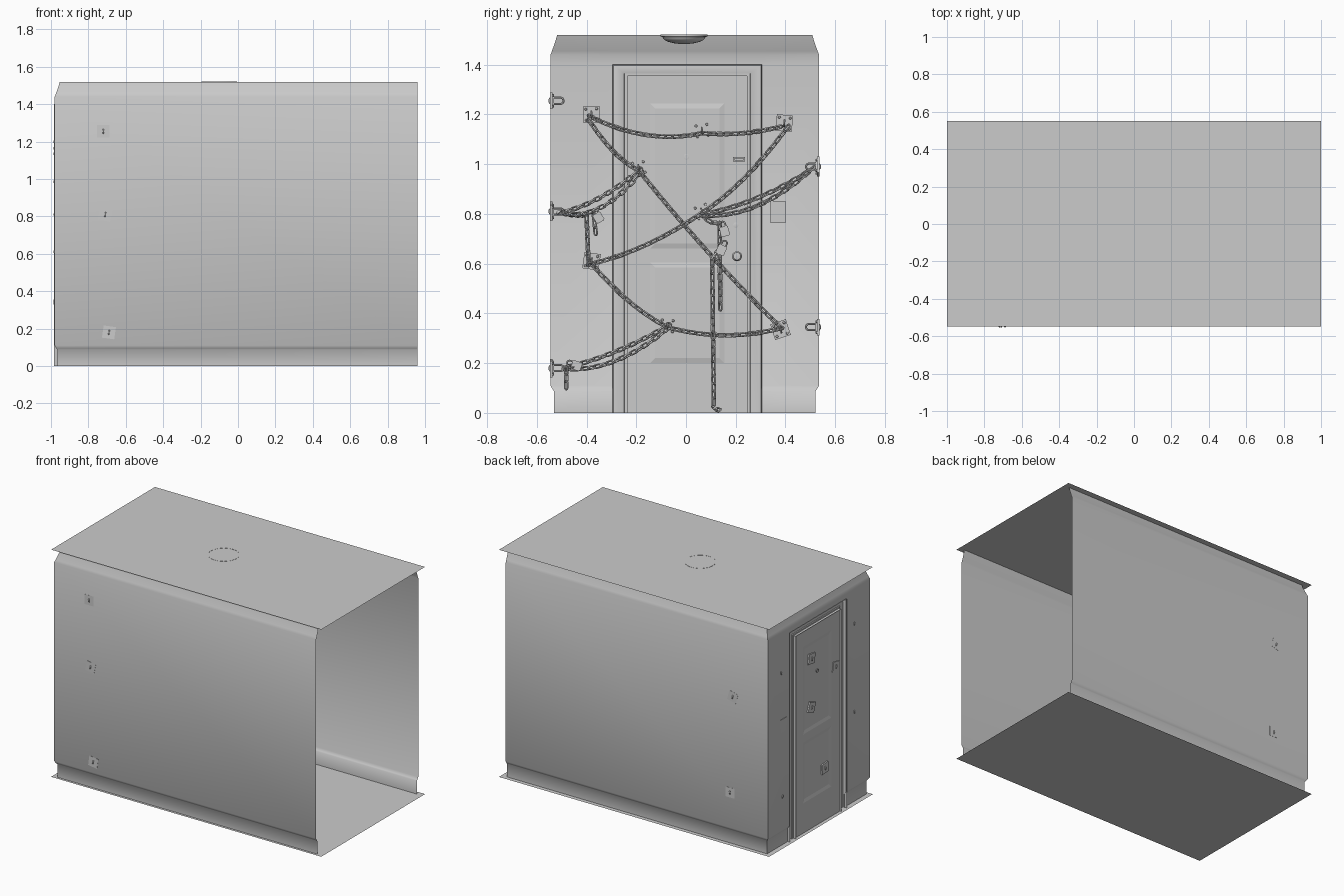
import bpy, bmesh, math
from mathutils import Vector, Matrix

if "Cube" in bpy.data.objects:
    bpy.data.objects.remove(bpy.data.objects["Cube"])

def finish(name, bm, smooth=None):
    me = bpy.data.meshes.new(name)
    bm.to_mesh(me)
    bm.free()
    ob = bpy.data.objects.new(name, me)
    bpy.context.collection.objects.link(ob)
    if smooth:
        bpy.context.view_layer.objects.active = ob
        ob.select_set(True)
        bpy.ops.object.shade_smooth_by_angle(angle=math.radians(smooth))
        ob.select_set(False)
    return ob

def loft(bm, rows, skip=lambda i, j: False):
    vs = [[bm.verts.new(p) for p in r] for r in rows]
    for i in range(len(vs) - 1):
        for j in range(len(vs[0]) - 1):
            if not skip(i, j):
                bm.faces.new((vs[i][j], vs[i][j + 1], vs[i + 1][j + 1], vs[i + 1][j]))

def box(bm, m, size):
    bmesh.ops.create_cube(bm, size=1, matrix=m @ Matrix.Diagonal((*size, 1)))

def frame(pos, normal, spin=0):
    """Local z = normal, local y = up, turned by spin degrees."""
    z = Vector(normal).normalized()
    up = Vector((0, 0, 1)) if abs(z.z) < .9 else Vector((0, 1, 0))
    x = up.cross(z).normalized()
    m = Matrix((x, z.cross(x), z)).transposed().to_4x4()
    return Matrix.Translation(pos) @ m @ Matrix.Rotation(math.radians(spin), 4, 'Z')

def lathe(bm, m, profile, n=24):
    rows = [[m @ Vector((r * math.cos(a), r * math.sin(a), z))
             for a in [2 * math.pi * k / n for k in range(n + 1)]] for r, z in profile]
    loft(bm, rows)
    bmesh.ops.remove_doubles(bm, verts=bm.verts, dist=1e-5)

def link(bm, m, length=.042, width=.024, r=.0038, n=12, k=6):
    """Stadium ring in local xy, long side on x."""
    R, h = width / 2 - r, (length - width) / 2
    rings = []
    for i in range(n):
        a = 2 * math.pi * (i + .5) / n
        d = Vector((math.cos(a), math.sin(a), 0))
        c = d * R + Vector((math.copysign(h, d.x), 0, 0))
        rings.append([bm.verts.new(m @ (c + (d * math.cos(b) + Vector((0, 0, math.sin(b)))) * r))
                      for b in [2 * math.pi * j / k for j in range(k)]])
    for i in range(n):
        A, B = rings[i], rings[(i + 1) % n]
        for j in range(k):
            bm.faces.new((A[j], B[j], B[(j + 1) % k], A[(j + 1) % k]))

# Room shell
X0, X1, Y0, Y1, H = -.98, .96, -.545, .535, 1.52
for name, z in (("floor", 0), ("ceiling", H)):
    bm = bmesh.new()
    loft(bm, [[(-1, -.548, z), (1, -.548, z)], [(-1, .55, z), (1, .55, z)]])
    finish(name, bm)

# Wall profile (inset, z): baseboard, flat wall, crown moulding
base = [(.014, 0), (.014, .088), (.009, .094), (0, .11)]
crown = [(0, 1.44), (.006, 1.455), (.02, 1.495), (.027, H)]
for name, y, s in (("front_wall", Y0, 1), ("back_wall", Y1, -1)):
    bm = bmesh.new()
    loft(bm, [[(X1, y + s * d, z), (X0 + d, y + s * d, z)][::s] for d, z in base + crown])
    bmesh.ops.reverse_faces(bm, faces=bm.faces)
    finish(name, bm, 80)
bm = bmesh.new()
prof = base + [(0, 1.4)] + crown
loft(bm, [[(X0 + d, y, z) for y in (Y0 + d, -.293, .303, Y1 - d)] for d, z in prof],
     lambda i, j: j == 1 and prof[i + 1][1] <= 1.4)
finish("end_wall", bm, 80)

# Door frame: moulding swept round three sides
bm = bmesh.new()
loft(bm, [[(x, -.235 - o, 0), (x, -.235 - o, 1.355 + .75 * o), (x, .245 + o, 1.355 + .75 * o), (x, .245 + o, 0)]
          for o, x in ((0, -.985), (0, -.968), (.012, -.968), (.014, -.962), (.045, -.955),
                       (.056, -.957), (.06, -.964), (.06, -.985))])
finish("door_frame", bm, 35)

# Panelled door
bm = bmesh.new()
loft(bm, [[(-.975, y, z) for y in (-.235, -.145, .155, .245)] for z in (0, .2, .605, .66, 1.245, 1.355)])
bm.faces.ensure_lookup_table()
panels = [f for f in bm.faces if abs(f.calc_center_median().y - .005) < .02 and f.calc_area() > .1]
for t, d in ((.012, -.008), (.03, .005)):
    bmesh.ops.inset_individual(bm, faces=panels, thickness=t, depth=d)
finish("door", bm)

# Door hardware
bm = bmesh.new()
lathe(bm, frame((-.975, .205, .63), (1, 0, 0)),
      [(0, 0), (.021, 0), (.021, .005), (.009, .008), (.009, .02), (.018, .026), (.02, .034), (.015, .042), (0, .044)])
finish("door_knob", bm, 35)
bm = bmesh.new()
lathe(bm, frame((-.975, .002, 1.03), (1, 0, 0)), [(.011, 0), (.011, .005), (.006, .006), (0, .004)], 16)
lathe(bm, frame((-.975, .2, .755), (1, 0, 0)), [(.011, 0), (.011, .006), (0, .008)], 16)
finish("peephole_and_lock", bm, 35)
bm = bmesh.new()
box(bm, Matrix.Translation((-.965, .213, 1.02)), (.018, .05, .018))
box(bm, Matrix.Translation((-.955, .213, 1.02)), (.012, .036, .009))
finish("door_bolt", bm)

# Wall outlet
bm = bmesh.new()
box(bm, Matrix.Translation((-.977, .37, .808)), (.01, .062, .088))
for dz in (-.02, .02):
    box(bm, Matrix.Translation((-.971, .37, .808 + dz)), (.008, .024, .026))
    for dy in (-.005, .005):
        box(bm, Matrix.Translation((-.967, .37 + dy, .81 + dz)), (.003, .003, .01))
finish("wall_outlet", bm)

# Ceiling lamp
bm = bmesh.new()
lathe(bm, Matrix.Translation((-.1, -.008, H)),
      [(.095, .001), (.095, -.006), (.088, -.009)] +
      [(.086 * math.cos(a), -.009 - .028 * math.sin(a)) for a in [math.pi / 2 * k / 6 for k in range(7)]], 32)
finish("ceiling_lamp", bm, 40)

# Anchor plates: riveted plate with a staple ring
def anchor(i, pos, normal, spin):
    bm = bmesh.new()
    m = frame(pos, normal, spin)
    box(bm, m, (.066, .066, .01))
    for x in (-.022, .022):
        for y in (-.022, .022):
            bmesh.ops.create_cone(bm, cap_ends=True, segments=8, radius1=.006, radius2=.004, depth=.006,
                                  matrix=m @ Matrix.Translation((x, y, .007)))
    box(bm, m @ Matrix.Translation((0, 0, .007)), (.014, .04, .006))
    link(bm, m @ Matrix.Translation((0, 0, .02)) @ Matrix.Rotation(math.pi / 2, 4, 'Y')
         @ Matrix.Rotation(0, 4, 'X'), .066, .034, .0042)
    finish(f"anchor_plate_{i}", bm, 35)

door_anchors = [(-.38, 1.2, 3), (.065, 1.135, 8), (.395, 1.165, -6), (-.19, .985, 10), (-.38, .61, -8),
                (.065, .81, 20), (.38, .335, 18), (-.075, .35, -4)]
side_anchors = [(-.72, -1, 1.255, 0), (-.71, -1, .81, 12), (-.69, -1, .18, 8), (-.72, 1, .99, 15), (-.7, 1, .345, 0)]
for i, (y, z, s) in enumerate(door_anchors):
    anchor(i, (-.974, y, z), (1, 0, 0), s)
for i, (x, side, z, s) in enumerate(side_anchors):
    anchor(i + 8, (x, Y0 + .004 if side < 0 else Y1 - .004, z), (0, -side, 0), s)

# Chains: links spaced evenly on sagging spans
def chain(name, pts, sags, pitch=.0295):
    path = []
    for a, b, s in zip(pts, pts[1:], sags):
        a, b = Vector(a), Vector(b)
        for k in range(40):
            t = k / 40
            path.append(a.lerp(b, t) - Vector((0, 0, 4 * s * t * (1 - t))))
    path.append(Vector(pts[-1]))
    bm = bmesh.new()
    want, run, n = 0, 0, 0
    for p, q in zip(path, path[1:]):
        seg = (q - p).length
        while want <= run + seg:
            m = frame(p.lerp(q, (want - run) / seg), q - p, 45 + 90 * (n % 2))
            link(bm, m @ Matrix.Rotation(math.pi / 2, 4, 'Y'))
            want += pitch
            n += 1
        run += seg
    finish(name, bm, 60)

D = -.94
def w(y, z, x=D):
    return (x, y, z)
LW, LL, RW = (-.71, -.505, .805), (-.69, -.505, .178), (-.72, .505, .98)
chain("chain_top", [w(-.38, 1.19), w(.065, 1.125), w(.395, 1.155)], [.04, .015])
chain("chain_diagonal_down", [w(-.385, 1.17), w(-.19, .975), w(.38, .345)], [.025, .02])
chain("chain_diagonal_up", [w(.405, 1.145), w(.065, .805, -.93), w(-.38, .6)], [.03, .025])
chain("chain_left_a", [w(-.19, .975), LW], [.025])
chain("chain_left_b", [w(-.185, .965), LW], [.06])
chain("chain_left_drop", [LW, w(-.4, .795), w(-.392, .6)], [.005, 0])
chain("chain_left_end", [w(-.37, .79, -.9), w(-.362, .71, -.9)], [0])
chain("chain_right_a", [RW, w(.07, .8)], [.025])
chain("chain_right_b", [RW, w(.065, .795)], [.055])
chain("chain_hang_short", [w(.07, .79), w(.135, .765, -.92), w(.138, .4, -.92)], [.01, 0])
chain("chain_hang_long", [w(.13, .65, -.93), w(.105, .62, -.91), w(.112, .02, -.91), w(.14, .008, -.86)], [0, 0, 0])
chain("chain_low", [w(-.38, .6), w(-.075, .345), w(.38, .34)], [.025, .03])
chain("chain_low_left_a", [w(-.075, .35), LL], [.02])
chain("chain_low_left_b", [w(-.08, .335), LL], [.05])
chain("chain_low_end", [(-.69, -.482, .17), (-.69, -.482, .09)], [0])

# Padlocks
for i, (x, y, z, s) in enumerate(((-.915, .155, .73, 15), (-.915, .142, .655, -25), (-.89, -.352, .785, 30),
                                  (-.72, -.44, .19, 70))):
    bm = bmesh.new()
    m = frame((x, y, z), (1, 0, 0), s)
    box(bm, m, (.036, .04, .016))
    bmesh.ops.bevel(bm, geom=bm.edges[:], offset=.003, segments=2, affect='EDGES')
    link(bm, m @ Matrix.Translation((0, .022, 0)) @ Matrix.Rotation(math.pi / 2, 4, 'Z'), .044, .028, .0035)
    finish(f"padlock_{i}", bm, 40)
